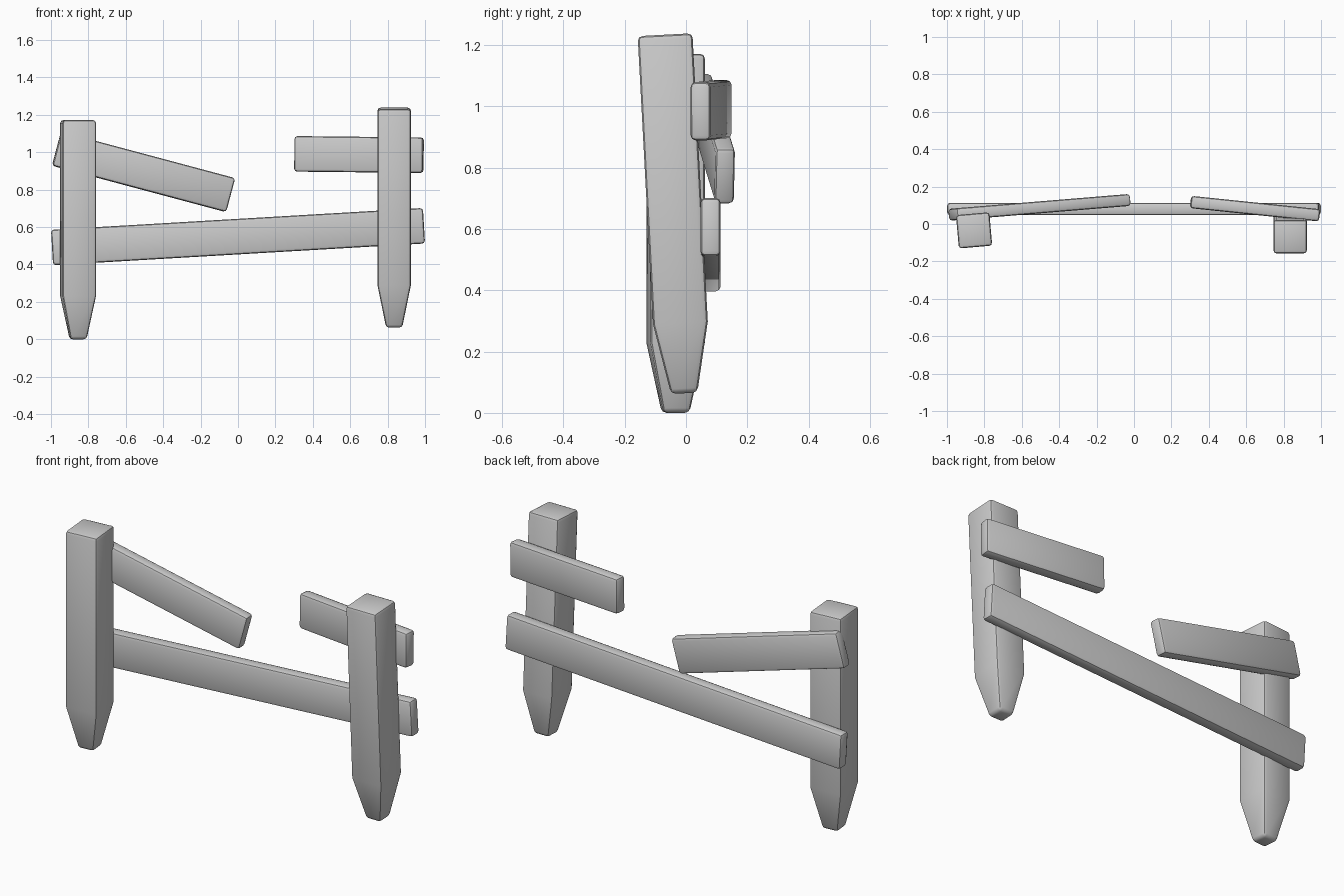
import bpy, bmesh
from math import radians

if "Cube" in bpy.data.objects:
    bpy.data.objects.remove(bpy.data.objects["Cube"])


def finish(bm, name, loc, rot, bevel=0.016):
    """Turn a bmesh into a placed object with softened edges."""
    bmesh.ops.recalc_face_normals(bm, faces=bm.faces)
    mesh = bpy.data.meshes.new(name)
    bm.to_mesh(mesh)
    bm.free()
    ob = bpy.data.objects.new(name, mesh)
    bpy.context.collection.objects.link(ob)
    ob.location = loc
    ob.rotation_euler = [radians(a) for a in rot]
    mod = ob.modifiers.new("soft_edges", 'BEVEL')
    mod.width = bevel
    mod.segments = 2
    mod.limit_method = 'ANGLE'
    mod.angle_limit = radians(30)
    bpy.ops.object.select_all(action='DESELECT')
    ob.select_set(True)
    bpy.context.view_layer.objects.active = ob
    bpy.ops.object.modifier_apply(modifier=mod.name)
    bpy.ops.object.shade_smooth_by_angle(angle=radians(40))
    return ob


def post(name, loc, rot):
    """Square stake: stacked square rings from tip to shoulder to top."""
    bm = bmesh.new()
    rings = []
    for half, z in ((0.043, 0), (0.0895, 0.23), (0.0895, 1.172)):
        rings.append([bm.verts.new((sx * half, sy * half, z))
                      for sx, sy in ((-1, -1), (1, -1), (1, 1), (-1, 1))])
    for a, b in zip(rings, rings[1:]):
        for i in range(4):
            j = (i + 1) % 4
            bm.faces.new((a[i], a[j], b[j], b[i]))
    bm.faces.new(rings[0][::-1])
    bm.faces.new(rings[-1])
    return finish(bm, name, loc, rot)


def board(name, size, loc, rot):
    """Plank centred on its own origin, long axis along x."""
    bm = bmesh.new()
    bmesh.ops.create_cube(bm, size=1)
    bmesh.ops.scale(bm, vec=size, verts=bm.verts)
    return finish(bm, name, loc, rot)


# stakes
post("left_post", (-0.855, -0.034, 0), (0, 0, 5))
post("right_post", (0.835, -0.006, 0.064), (3.05, 0, 0))

# full lower rail and the two halves of the broken upper rail
board("lower_rail", (1.992, 0.066, 0.19), (0, 0.08, 0.549), (0, -3.35, 0))
board("broken_rail_left", (0.965, 0.064, 0.188), (-0.505, 0.089, 0.895), (0, 14.9, 4.7))
board("broken_rail_right", (0.692, 0.066, 0.19), (0.647, 0.082, 0.988), (0, 0.6, -5.9))
